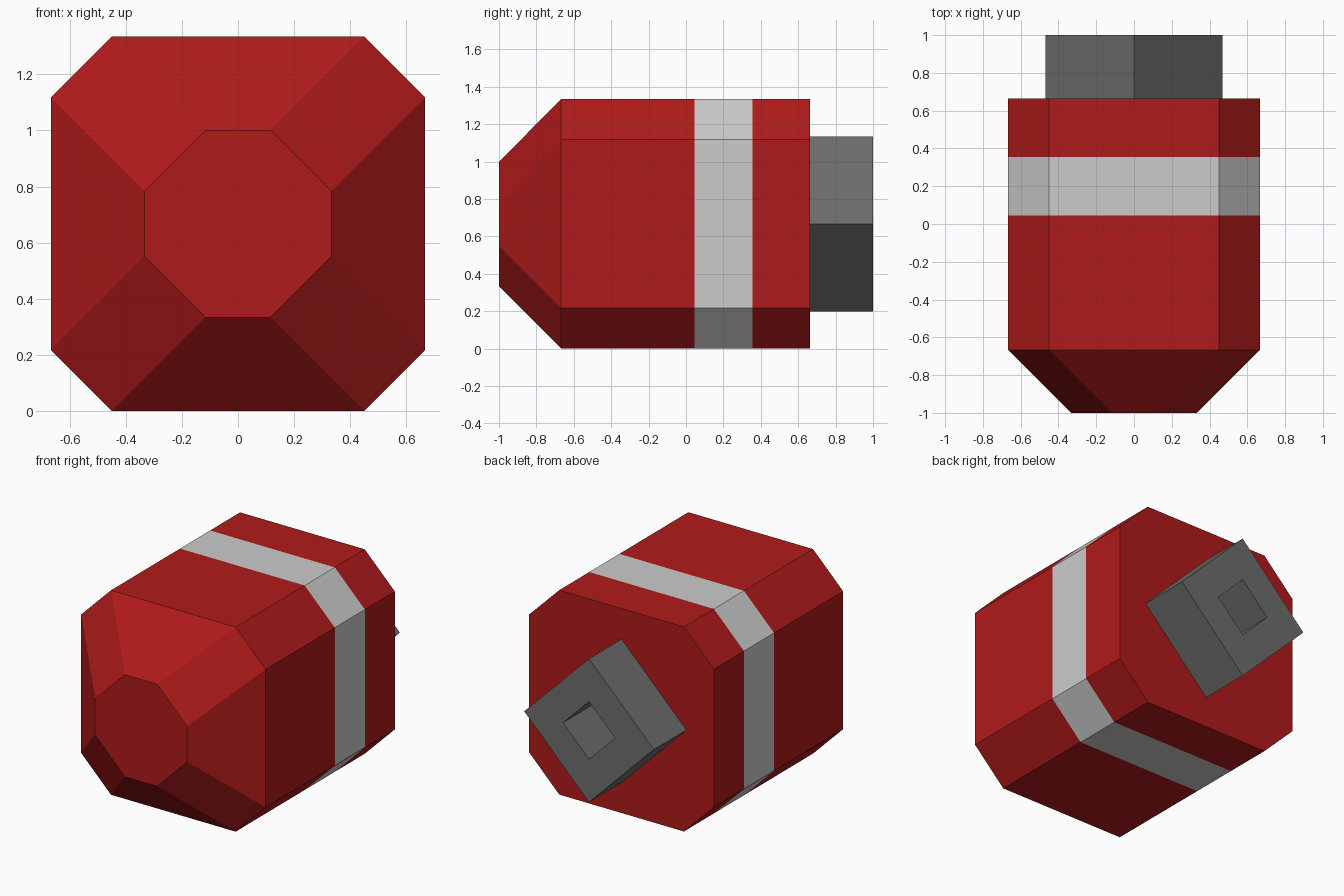
import bpy

if "Cube" in bpy.data.objects:
    bpy.data.objects.remove(bpy.data.objects["Cube"])

CZ = 0.667  # height of the long axis


def material(name, color):
    mat = bpy.data.materials.new(name)
    mat.diffuse_color = (*color, 1)
    mat.use_nodes = True
    mat.node_tree.nodes["Principled BSDF"].inputs["Base Color"].default_value = mat.diffuse_color
    return mat


def octagon(y, r, chamfer=0.217):
    """Chamfered square of half-width r, lying in the plane at y."""
    c = r - chamfer
    pts = [(c, -r), (r, -c), (r, c), (c, r), (-c, r), (-r, c), (-r, -c), (-c, -r)]
    return [(x, y, CZ + z) for x, z in pts]


def diamond(y, r):
    return [(x, y, CZ + z) for x, z in [(0, -r), (r, 0), (0, r), (-r, 0)]]


def loft(name, rings, mat=None, cap_start=False, cap_end=False):
    """Skin consecutive rings; rings run from front to back."""
    n = len(rings[0])
    verts = [v for ring in rings for v in ring]
    faces = []
    for k in range(len(rings) - 1):
        a, b = k * n, (k + 1) * n
        for i in range(n):
            j = (i + 1) % n
            faces.append((a + i, b + i, b + j, a + j))
    if cap_start:
        faces.append(tuple(range(n)))
    if cap_end:
        faces.append(tuple(reversed(range(len(verts) - n, len(verts)))))
    mesh = bpy.data.meshes.new(name)
    mesh.from_pydata(verts, [], faces)
    mesh.update()
    obj = bpy.data.objects.new(name, mesh)
    bpy.context.collection.objects.link(obj)
    if mat:
        mesh.materials.append(mat)
    return obj


red = material("red", (0.434, 0.0105, 0.0105))
dark = material("dark_grey", (0.154, 0.154, 0.154))
R = 0.667

# Octagonal body with a tapered nose, split by a flush stripe
loft("front_body", [octagon(-1, 0.333), octagon(-R, R), octagon(0.045, R)],
     red, cap_start=True)
loft("stripe", [octagon(0.045, R), octagon(0.355, R)])
loft("rear_body", [octagon(0.355, R), octagon(0.664, R)], red, cap_end=True)

# Diamond-shaped socket at the back with a deep square hole
loft("rear_socket", [diamond(0.664, 0.468), diamond(1, 0.468),
                     diamond(1, 0.188), diamond(0.67, 0.188)],
     dark, cap_end=True)
